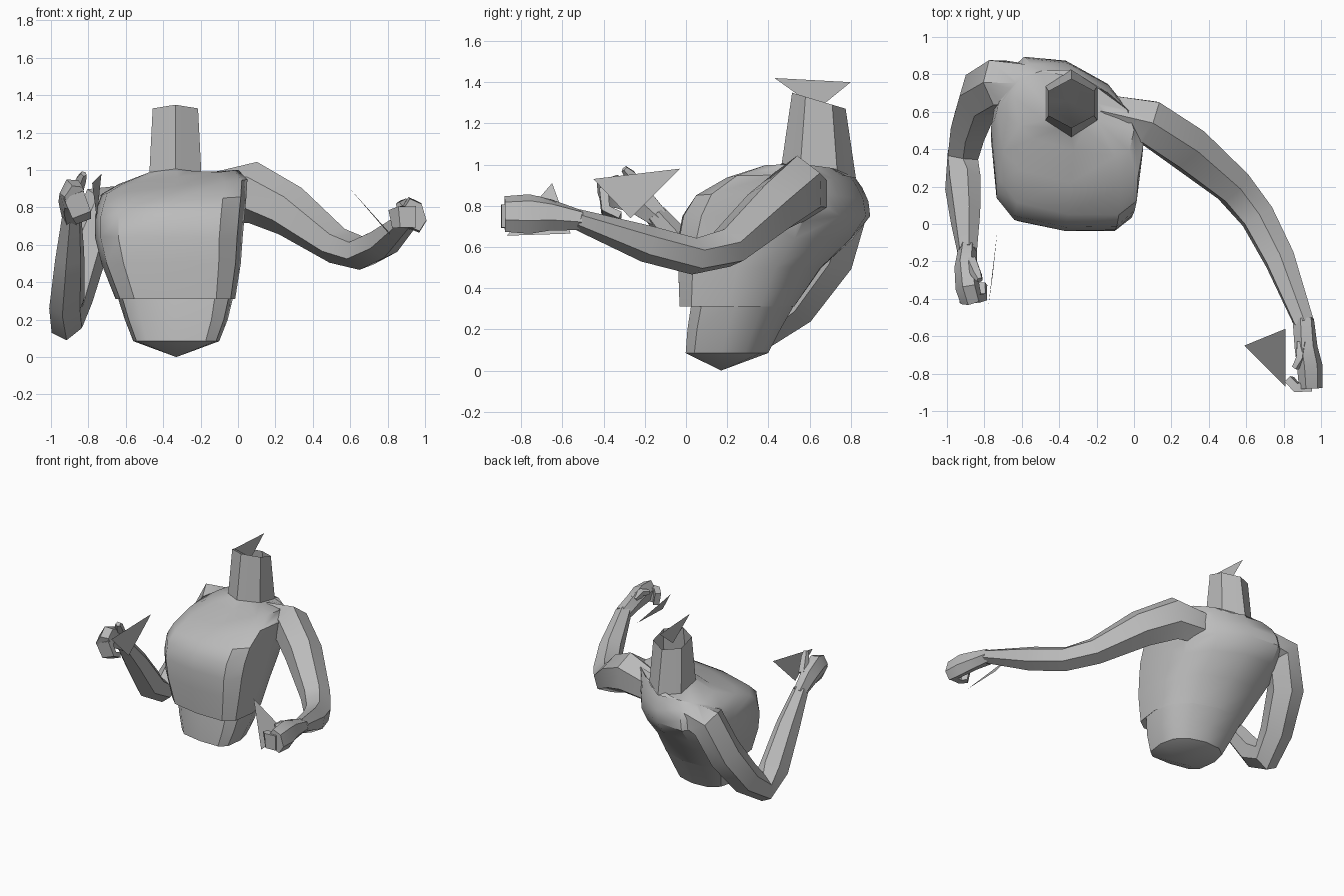
import bpy, bmesh, math
from mathutils import Vector

if "Cube" in bpy.data.objects:
    bpy.data.objects.remove(bpy.data.objects["Cube"])

grey = bpy.data.materials.new("plain grey")
grey.use_nodes = True
grey.diffuse_color = (0.5, 0.5, 0.5, 1)
grey.node_tree.nodes["Principled BSDF"].inputs["Base Color"].default_value = (0.5, 0.5, 0.5, 1)


def smooth(ob, angle):
    bpy.ops.object.select_all(action='DESELECT')
    ob.select_set(True)
    bpy.context.view_layer.objects.active = ob
    bpy.ops.object.shade_smooth_by_angle(angle=math.radians(angle))


def finish(name, bm, angle=35):
    mesh = bpy.data.meshes.new(name)
    bm.to_mesh(mesh)
    bm.free()
    mesh.materials.append(grey)
    ob = bpy.data.objects.new(name, mesh)
    bpy.context.scene.collection.objects.link(ob)
    smooth(ob, angle)
    return ob


def loft(name, rings, start=None):
    """Skin a list of point rings and close both ends with a fan."""
    bm = bmesh.new()
    loops = [[bm.verts.new(p) for p in ring] for ring in rings]
    n = len(loops[0])
    for a, b in zip(loops, loops[1:]):
        for i in range(n):
            j = (i + 1) % n
            bm.faces.new((a[i], a[j], b[j], b[i]))
    for mid, loop in ((start, loops[0]), (None, loops[-1])):
        pole = bm.verts.new(mid or sum((v.co for v in loop), Vector()) / n)
        for i in range(n):
            bm.faces.new((loop[i], loop[(i + 1) % n], pole))
    bmesh.ops.recalc_face_normals(bm, faces=bm.faces)
    return finish(name, bm)


def limb(name, path, sides=6, up=(0, 0, 1)):
    """Tube along (x, y, z, width, height) stations, carried without twist."""
    pts = [Vector(p[:3]) for p in path]
    rings, u = [], None
    for i, p in enumerate(path):
        t = (pts[min(i + 1, len(pts) - 1)] - pts[max(i - 1, 0)]).normalized()
        u = t.cross(Vector(up)) if u is None else u - t * u.dot(t)
        u.normalize()
        v = u.cross(t)
        ring = []
        for k in range(sides):
            a = math.tau * (k + 0.5) / sides
            ring.append(pts[i] + u * p[3] * math.cos(a) + v * p[4] * math.sin(a))
        rings.append(ring)
    return loft(name, rings)


def body_ring(z, x0, x1, y0, y1, tilt=0.0):
    """Section with a boxy front and round back, turned more towards the back."""
    ring = []
    for k in range(12):
        a = math.tau * k / 12
        c, s = math.cos(a), math.sin(a)
        power = 0.85 if s > 0.01 else 0.55
        fx = math.copysign(abs(c) ** power, c)
        fy = math.copysign(abs(s) ** power, s)
        x = (x0 + x1) / 2 + fx * (x1 - x0) / 2
        y = (y0 + y1) / 2 + fy * (y1 - y0) / 2
        y -= (x + 0.34) * (0.1 + 0.22 * max(y, 0) * min(z / 0.6, 1.3))
        ring.append((x, y, z + tilt * (x + 0.34)))
    return ring


def neck_ring(cy, cz, rx, ry, slope):
    """Six-sided section with a point at each corner and each side's middle."""
    ring = []
    for k in range(12):
        a = math.tau * k / 12
        r = 1 if k % 2 else math.cos(math.pi / 6)
        y = r * ry * math.sin(a)
        ring.append((-0.335 + r * rx * math.cos(a), cy + y, cz + slope * y))
    return ring


def plate(name, corners):
    bm = bmesh.new()
    bm.faces.new([bm.verts.new(c) for c in corners])
    finish(name, bm)


# Torso: waist with a low point, front overhang, chest and neck
body = loft("body", [
    body_ring(0.085, -0.56, -0.1, 0.0, 0.4),
    body_ring(0.2, -0.605, -0.055, 0.01, 0.46),
    body_ring(0.325, -0.645, -0.025, 0.03, 0.53),
    body_ring(0.31, -0.655, -0.015, -0.03, 0.525),
    body_ring(0.5, -0.73, 0.015, -0.04, 0.65),
    body_ring(0.64, -0.765, 0.025, -0.04, 0.79),
    body_ring(0.75, -0.765, 0.035, -0.02, 0.865),
    body_ring(0.835, -0.75, 0.045, 0.05, 0.855, 0.06),
    body_ring(0.91, -0.73, 0.05, 0.22, 0.82, 0.1),
    body_ring(0.96, -0.64, 0.0, 0.4, 0.79, 0.12),
    neck_ring(0.645, 0.97, 0.16, 0.18, -0.2),
    neck_ring(0.645, 1.31, 0.14, 0.13, -0.3)],
    start=Vector((-0.33, 0.17, 0)))

# Left arm, reaching forwards and outwards
left_arm = limb("left_arm", [
    (-0.2, 0.61, 0.85, 0.1, 0.12),
    (0.08, 0.545, 0.88, 0.135, 0.165),
    (0.28, 0.41, 0.78, 0.135, 0.14),
    (0.53, 0.2, 0.595, 0.11, 0.1),
    (0.66, 0.04, 0.555, 0.1, 0.09),
    (0.78, -0.19, 0.615, 0.09, 0.09),
    (0.91, -0.53, 0.735, 0.06, 0.05)])

# Right arm, hanging down and bent up at the elbow
right_arm = limb("right_arm", [
    (-0.5, 0.75, 0.84, 0.11, 0.09),
    (-0.72, 0.755, 0.8, 0.14, 0.13),
    (-0.82, 0.69, 0.56, 0.14, 0.12),
    (-0.88, 0.52, 0.32, 0.125, 0.105),
    (-0.915, 0.36, 0.195, 0.11, 0.09),
    (-0.915, 0.22, 0.29, 0.11, 0.09),
    (-0.9, 0.03, 0.54, 0.09, 0.075),
    (-0.89, -0.15, 0.76, 0.055, 0.055)])

# Weld the arms into the torso so nothing is left inside
for arm in (left_arm, right_arm):
    weld = body.modifiers.new("weld", 'BOOLEAN')
    weld.operation = 'UNION'
    weld.solver = 'EXACT'
    weld.object = arm
    bpy.context.view_layer.objects.active = body
    bpy.ops.object.modifier_apply(modifier=weld.name)
    bpy.data.objects.remove(arm)

# Open the top of the neck
bm = bmesh.new()
bm.from_mesh(body.data)
top = [f for f in bm.faces if min(v.co.z for v in f.verts) > 1.2]
bmesh.ops.delete(bm, geom=top, context='FACES')
bm.to_mesh(body.data)
bm.free()
smooth(body, 40)

# Left hand
limb("left_palm", [
    (0.905, -0.51, 0.73, 0.06, 0.05),
    (0.92, -0.66, 0.755, 0.06, 0.08),
    (0.94, -0.76, 0.76, 0.065, 0.1),
    (0.945, -0.88, 0.76, 0.06, 0.09)], up=(-0.3, 0, 1))
limb("left_fingers", [
    (0.95, -0.87, 0.75, 0.035, 0.08),
    (0.87, -0.875, 0.75, 0.035, 0.08),
    (0.83, -0.83, 0.74, 0.03, 0.07)], sides=4)
limb("left_thumb", [
    (0.9, -0.64, 0.79, 0.035, 0.035),
    (0.89, -0.72, 0.82, 0.03, 0.03),
    (0.86, -0.77, 0.81, 0.02, 0.02)], sides=5)

# Right hand
limb("right_palm", [
    (-0.89, -0.13, 0.74, 0.055, 0.05),
    (-0.9, -0.23, 0.83, 0.085, 0.06),
    (-0.89, -0.34, 0.87, 0.09, 0.065),
    (-0.87, -0.41, 0.85, 0.075, 0.06)], up=(1, 0, 0))
limb("right_fingers", [
    (-0.88, -0.4, 0.87, 0.08, 0.03),
    (-0.84, -0.39, 0.77, 0.075, 0.03),
    (-0.83, -0.32, 0.74, 0.06, 0.025)], sides=4, up=(0, 1, 0))
limb("right_thumb", [
    (-0.87, -0.2, 0.86, 0.035, 0.035),
    (-0.84, -0.27, 0.95, 0.03, 0.03),
    (-0.825, -0.3, 0.98, 0.018, 0.018)], sides=5, up=(1, 0, 0))

# Loose triangular plates above the neck and beside each hand
plate("neck_plate", [(-0.335, 0.43, 1.42), (-0.335, 0.8, 1.4), (-0.335, 0.64, 1.27)])
plate("left_hand_plate", [(0.59, -0.65, 0.91), (0.81, -0.87, 0.655), (0.81, -0.56, 0.665)])
plate("right_hand_plate", [(-0.78, -0.45, 0.93), (-0.755, -0.27, 0.74), (-0.73, -0.03, 0.98)])
